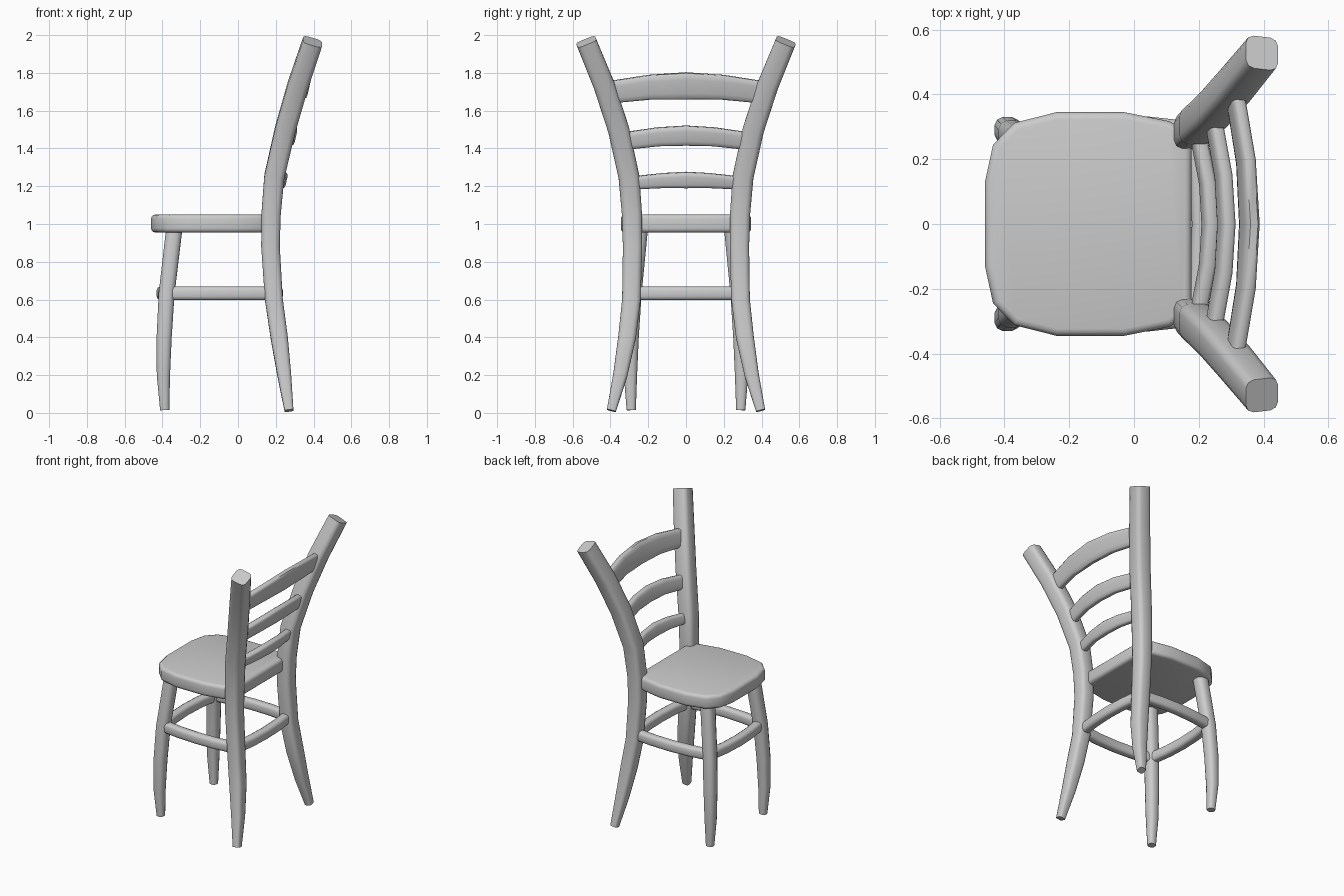
import bpy, bmesh, math
from mathutils import Vector

if "Cube" in bpy.data.objects:
    bpy.data.objects.remove(bpy.data.objects["Cube"])


def finish(name, bm, mirror=False, angle=50):
    bmesh.ops.recalc_face_normals(bm, faces=bm.faces[:])
    mesh = bpy.data.meshes.new(name)
    bm.to_mesh(mesh)
    bm.free()
    ob = bpy.data.objects.new(name, mesh)
    bpy.context.collection.objects.link(ob)
    if mirror:
        mod = ob.modifiers.new("Mirror", 'MIRROR')
        mod.use_axis = (False, True, False)
        mod.use_mirror_merge = False
    bpy.ops.object.select_all(action='DESELECT')
    ob.select_set(True)
    bpy.context.view_layer.objects.active = ob
    bpy.ops.object.shade_smooth_by_angle(angle=math.radians(angle))
    return ob


def rounded(sides, power):
    # superellipse: power 1 is round, smaller is squarer
    pts = []
    for i in range(sides):
        a = 2 * math.pi * (i + 0.5) / sides
        c, s = math.cos(a), math.sin(a)
        pts.append((math.copysign(abs(c) ** power, c), math.copysign(abs(s) ** power, s)))
    return pts


def sweep(name, path, sizes, section, axis, mirror=False):
    # sweep a section along a path, square to its direction
    bm = bmesh.new()
    path = [Vector(p) for p in path]
    rings = []
    for i, p in enumerate(path):
        t = (path[min(i + 1, len(path) - 1)] - path[max(i - 1, 0)]).normalized()
        v = t.cross(Vector(axis)).normalized()
        u = v.cross(t)
        a, b = sizes[i]
        rings.append([bm.verts.new(p + u * a * c + v * b * s) for c, s in section])
    n = len(section)
    for r, q in zip(rings, rings[1:]):
        for k in range(n):
            bm.faces.new((r[k], r[(k + 1) % n], q[(k + 1) % n], q[k]))
    bm.faces.new(rings[0])
    bm.faces.new(rings[-1])
    return finish(name, bm, mirror)


def bowed(start, end, bow, steps=4):
    # parabola between two points, pushed out by bow at its middle
    start, end, bow = Vector(start), Vector(end), Vector(bow)
    return [start.lerp(end, i / steps) + bow * 4 * (i / steps) * (1 - i / steps)
            for i in range(steps + 1)]


# back posts: x, y, z, half width
post = [(0.27, 0.395, 0.012, 0.024), (0.245, 0.348, 0.2, 0.037), (0.218, 0.312, 0.4, 0.046),
        (0.19, 0.289, 0.6, 0.048), (0.172, 0.283, 0.88, 0.05), (0.175, 0.286, 1.05, 0.052),
        (0.192, 0.302, 1.25, 0.054), (0.25, 0.357, 1.5, 0.055), (0.316, 0.432, 1.73, 0.055),
        (0.395, 0.528, 1.965, 0.053)]
sweep("back_posts", [p[:3] for p in post], [(p[3], p[3] * 1.04) for p in post],
      rounded(12, 0.5), (1, 0, 0), True)

# front legs
leg = [(-0.388, 0.29, 0.015, 0.025), (-0.395, 0.294, 0.2, 0.036), (-0.391, 0.29, 0.4, 0.041),
       (-0.378, 0.277, 0.63, 0.043), (-0.338, 0.245, 0.97, 0.044)]
sweep("front_legs", [p[:3] for p in leg], [(p[3], p[3]) for p in leg],
      rounded(12, 0.75), (1, 0, 0), True)

# stretchers, bowed outward
bar = [(0.036, 0.03)] * 5
sweep("side_stretchers", bowed((-0.378, 0.277, 0.633), (0.18, 0.287, 0.633), (0, 0.024, 0)),
      bar, rounded(12, 0.6), (0, 0, 1), True)
sweep("front_stretcher", bowed((-0.375, -0.27, 0.633), (-0.375, 0.27, 0.633), (-0.026, 0, 0)),
      bar, rounded(12, 0.6), (0, 0, 1))
sweep("back_stretcher", bowed((0.185, -0.28, 0.633), (0.185, 0.28, 0.633), (0.023, 0, 0)),
      bar, rounded(12, 0.6), (0, 0, 1))

# back slats: end x, end y, end z, bow x, rise z, half height end, half height middle
slats = {"top": (0.314, 0.385, 1.70, 0.042, 0.032, 0.06, 0.072),
         "middle": (0.25, 0.295, 1.443, 0.035, 0.025, 0.047, 0.053),
         "lower": (0.203, 0.25, 1.22, 0.032, 0.013, 0.035, 0.043)}
for label, (x, y, z, bow, rise, h0, h1) in slats.items():
    mid = (h0 + h1) / 2
    sweep(label + "_slat", bowed((x, -y, z), (x, y, z), (bow, 0, rise)),
          [(h, 0.023) for h in (h0, mid, h1, mid, h0)], rounded(12, 0.5), (0.22, 0, 1))

# seat
half = [(-0.46, 0.13), (-0.435, 0.245), (-0.37, 0.312), (-0.24, 0.345), (-0.03, 0.345),
        (0.11, 0.317), (0.165, 0.285), (0.178, 0.23)]
outline = half + [(x, -y) for x, y in reversed(half)]
bm = bmesh.new()
base = bm.faces.new([bm.verts.new((x, y, 0.955)) for x, y in outline])
top = bmesh.ops.extrude_face_region(bm, geom=[base])
bmesh.ops.translate(bm, vec=(0, 0, 0.095), verts=[g for g in top["geom"] if isinstance(g, bmesh.types.BMVert)])
if base.is_valid is False or len(bm.faces) < len(outline) + 2:
    bm.faces.new([v for v in bm.verts if v.co.z < 0.96])
rim = [e for e in bm.edges if abs(e.verts[0].co.z - e.verts[1].co.z) < 1e-4]
bmesh.ops.bevel(bm, geom=rim, offset=0.022, segments=3, profile=0.5, affect='EDGES')
finish("seat", bm)
